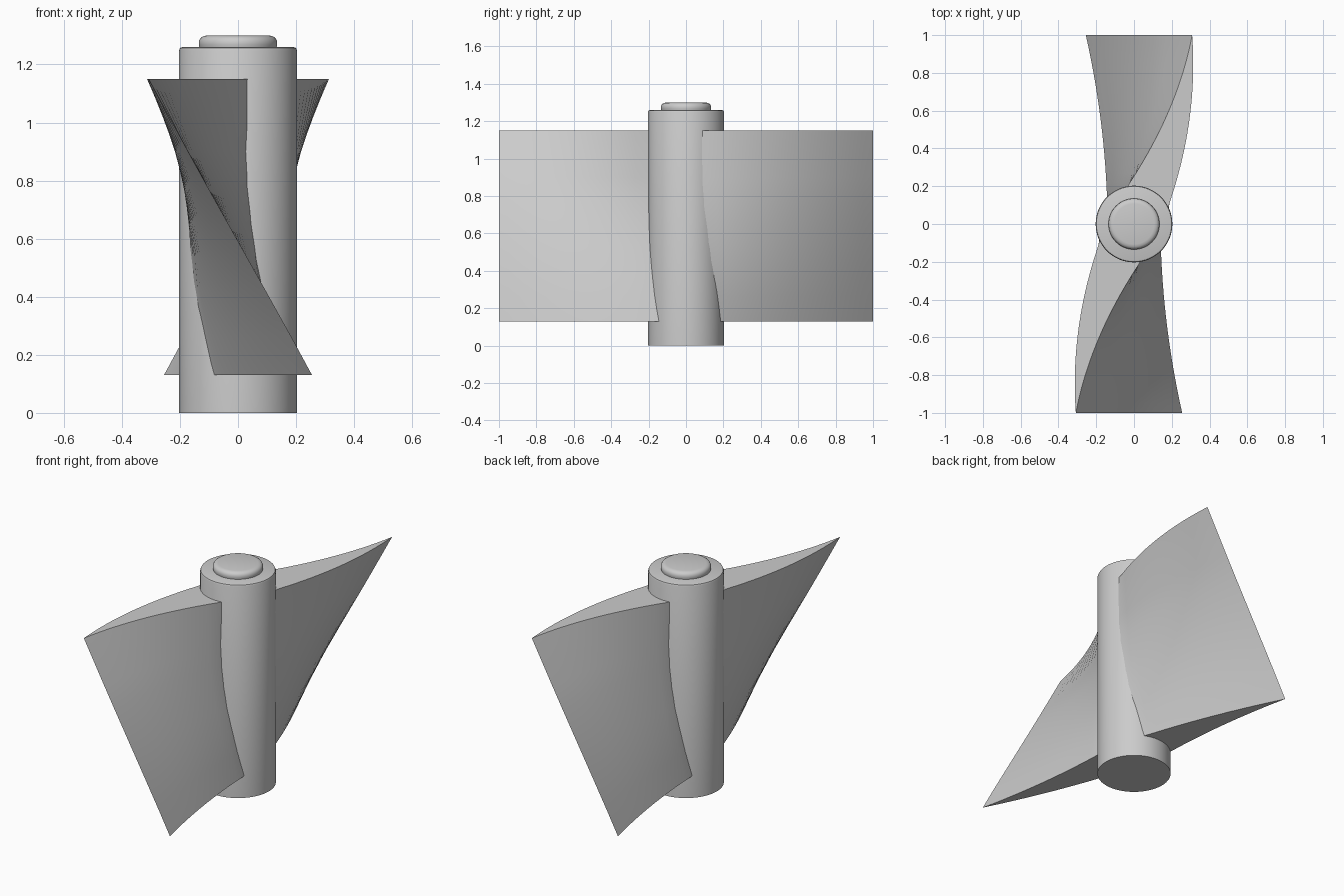
import bpy, bmesh, math

if "Cube" in bpy.data.objects:
    bpy.data.objects.remove(bpy.data.objects["Cube"])


def finish(bm, name, angle=30):
    bmesh.ops.remove_doubles(bm, verts=bm.verts, dist=1e-5)
    bmesh.ops.recalc_face_normals(bm, faces=bm.faces)
    me = bpy.data.meshes.new(name)
    bm.to_mesh(me)
    bm.free()
    ob = bpy.data.objects.new(name, me)
    bpy.context.collection.objects.link(ob)
    bpy.ops.object.select_all(action='DESELECT')
    ob.select_set(True)
    bpy.context.view_layer.objects.active = ob
    bpy.ops.object.shade_smooth_by_angle(angle=math.radians(angle))
    return ob


def lathe(name, profile, n=64):
    bm = bmesh.new()
    vs = [bm.verts.new((r, 0, z)) for r, z in profile]
    es = [bm.edges.new(p) for p in zip(vs, vs[1:])]
    bmesh.ops.spin(bm, geom=vs + es, cent=(0, 0, 0), axis=(0, 0, 1),
                   angle=math.tau, steps=n)
    return finish(bm, name)


# Hub shaft and raised end cap
lathe("hub", [(0, 0), (0.203, 0), (0.203, 1.248), (0.1995, 1.257), (0.191, 1.26), (0, 1.26)])
lathe("hub_cap", [(0, 1.25), (0.13, 1.25), (0.135, 1.268), (0.134, 1.281), (0.129, 1.291),
                  (0.12, 1.297), (0.107, 1.3), (0, 1.3)])

# Blade rows: height, left root x, right root x, tip x
ROWS = [(0.13, -0.08, 0.143, 0.255), (0.265, -0.113, 0.115, 0.182),
        (0.4, -0.14, 0.09, 0.107), (0.525, -0.157, 0.065, 0.037),
        (0.65, -0.17, 0.047, -0.033), (0.775, -0.177, 0.034, -0.103),
        (0.9, -0.18, 0.029, -0.172), (1.15, -0.181, 0.035, -0.308)]
Y_IN, STEPS = 0.06, 18


def edge_x(root, tip, y, z):
    """Sideways position of a blade face, bowed between root and tip."""
    y0 = math.sqrt(0.041 - root * root)
    s = (y - y0) / (1 - y0)
    bow = 0.02 + 0.028 * (z - 0.13) / 1.02
    return root + (tip - root) * s - bow * 4 * max(s, 0) * (1 - s)


def blade(name, turn):
    bm = bmesh.new()
    ys = [Y_IN + (1 - Y_IN) * i / STEPS for i in range(STEPS + 1)]
    loops = []
    for z, left, right, tip in ROWS:
        out = [bm.verts.new((turn * edge_x(left, tip, y, z), -turn * y, z)) for y in ys]
        back = [bm.verts.new((turn * edge_x(right, tip, y, z), -turn * y, z)) for y in ys[:-1]]
        loops.append(out + back[::-1])
    n = len(loops[0])
    for a, b in zip(loops, loops[1:]):
        for i in range(n):
            j = (i + 1) % n
            bm.faces.new((a[i], a[j], b[j], b[i]))
    bm.faces.new(loops[0])
    bm.faces.new(loops[-1])
    return finish(bm, name)


# Two twisted blades, half a turn apart
blade("front_blade", 1)
blade("back_blade", -1)
